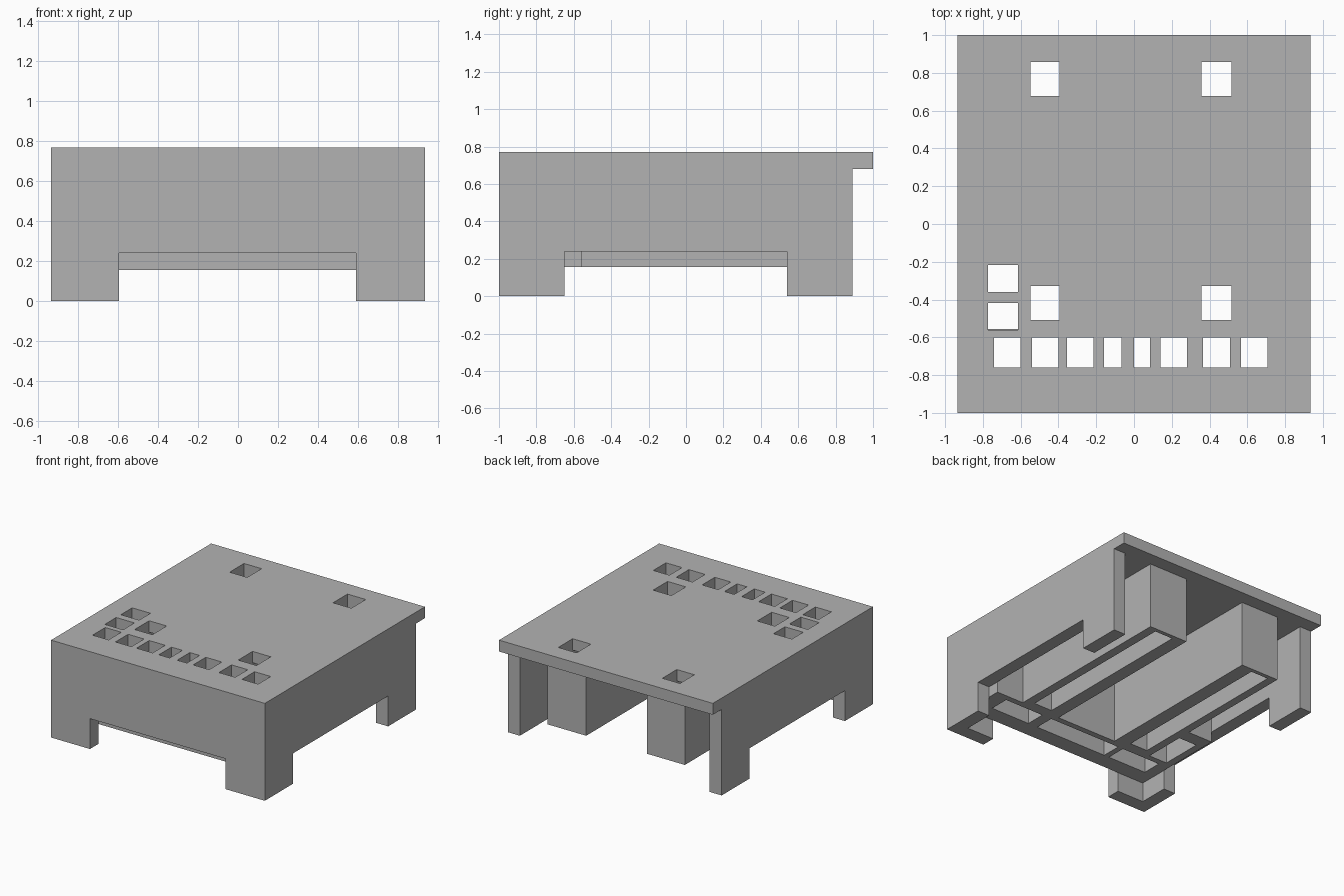
import bpy
import bmesh
from mathutils import Matrix, Vector

cube = bpy.data.objects.get("Cube")
if cube:
    bpy.data.objects.remove(cube, do_unlink=True)

grey = bpy.data.materials.new("plain grey")
grey.use_nodes = True
grey.diffuse_color = (0.45, 0.45, 0.45, 1)
grey.node_tree.nodes["Principled BSDF"].inputs["Base Color"].default_value = (0.45, 0.45, 0.45, 1)

# Main levels and plan limits
TOP, CEILING, TRAY_Z, NOTCH_Z = 0.77, 0.68, 0.155, 0.24
HALF_X, WALL, BACK = 0.935, 0.105, 0.89
INNER_X = HALF_X - WALL


def finish(name, bm):
    bmesh.ops.recalc_face_normals(bm, faces=bm.faces)
    mesh = bpy.data.meshes.new(name)
    bm.to_mesh(mesh)
    bm.free()
    mesh.materials.append(grey)
    obj = bpy.data.objects.new(name, mesh)
    bpy.context.collection.objects.link(obj)
    return obj


def boxes(name, plans, z0, z1):
    """Boxes given as plan rectangles (x0, x1, y0, y1), all from z0 to z1."""
    bm = bmesh.new()
    for x0, x1, y0, y1 in plans:
        size = Matrix.Diagonal((x1 - x0, y1 - y0, z1 - z0, 1))
        centre = Matrix.Translation(((x0 + x1) / 2, (y0 + y1) / 2, (z0 + z1) / 2))
        bmesh.ops.create_cube(bm, size=1, matrix=centre @ size)
    return finish(name, bm)


def cut(obj, plans, z0, z1):
    cutter = boxes(obj.name + "_cutter", plans, z0, z1)
    cutter.hide_render = True
    cutter.hide_viewport = True
    mod = obj.modifiers.new("openings", "BOOLEAN")
    mod.operation = "DIFFERENCE"
    mod.solver = "EXACT"
    mod.object = cutter


def notched_wall(name, a0, a1, n0, n1, place, depth):
    """Wall profile with a notch in the bottom edge, extruded by depth."""
    profile = [(a0, 0), (n0, 0), (n0, NOTCH_Z), (n1, NOTCH_Z),
               (n1, 0), (a1, 0), (a1, CEILING), (a0, CEILING)]
    bm = bmesh.new()
    face = bm.faces.new([bm.verts.new(place(a, z)) for a, z in profile])
    out = bmesh.ops.extrude_face_region(bm, geom=[face])
    moved = [v for v in out["geom"] if isinstance(v, bmesh.types.BMVert)]
    bmesh.ops.translate(bm, verts=moved, vec=Vector(depth))
    return finish(name, bm)


# Outer walls, open at the back
notched_wall("front_wall", -HALF_X, HALF_X, -0.595, 0.59,
             lambda a, z: (a, -1, z), (0, 0.11, 0))
for name, side in (("left_wall", 1), ("right_wall", -1)):
    notched_wall(name, -1, BACK, -0.65, 0.54,
                 lambda a, z: (side * HALF_X, a, z), (-side * WALL, 0, 0))

# Top plate with square openings
rail_slots = [(-0.548, -0.394), (0.357, 0.517)]
row = [(-0.74, -0.6), (-0.54, -0.4), (-0.355, -0.215), (-0.16, -0.065),
       (0, 0.085), (0.14, 0.28), (0.365, 0.507), (0.567, 0.708)]
holes = [(x0, x1, -0.76, -0.602) for x0, x1 in row]
holes += [(x0, x1, y0, y0 + 0.18) for x0, x1 in rail_slots for y0 in (-0.508, 0.678)]
holes += [(-0.773, -0.613, y0, y0 + 0.142) for y0 in (-0.56, -0.36)]
plate = boxes("top_plate", [(-HALF_X, HALF_X, -1, 1)], CEILING, TOP)
cut(plate, holes, CEILING - 0.1, TOP + 0.1)

# Front tray with three compartments, open underneath
tray = boxes("front_tray", [(-INNER_X, INNER_X, -0.89, -0.555)], TRAY_Z, CEILING)
cells = [(row[a][0], row[b][1], -0.76, -0.602) for a, b in ((0, 1), (2, 5), (6, 7))]
cut(tray, cells, TRAY_Z - 0.1, CEILING + 0.1)

# Side tray beside the right rail
side_tray = boxes("side_tray", [(-INNER_X, -0.60, -0.555, -0.11)], TRAY_Z, CEILING)
cut(side_tray, [(-0.773, -0.613, -0.6, -0.218)], TRAY_Z - 0.1, CEILING + 0.1)

# Long hollow rails
for name, (x0, x1), slot in (("right_rail", (-0.613, -0.28), rail_slots[0]),
                             ("left_rail", (0.25, 0.59), rail_slots[1])):
    rail = boxes(name, [(x0, x1, -0.555, BACK)], TRAY_Z, CEILING)
    cut(rail, [(*slot, -0.508, 0.858)], TRAY_Z - 0.1, CEILING + 0.1)
